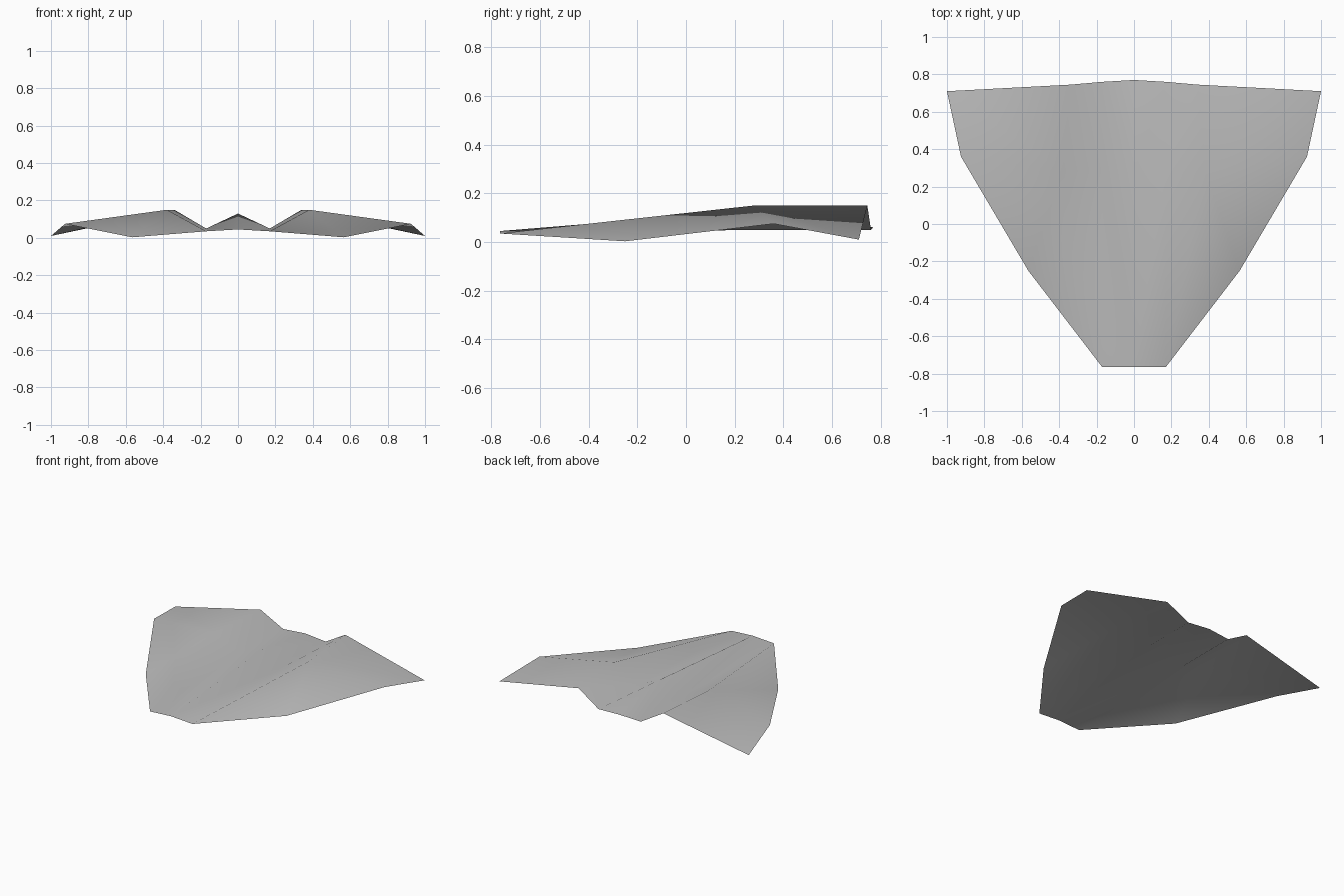
import bpy
import bmesh

cube = bpy.data.objects.get("Cube")
if cube:
    bpy.data.objects.remove(cube, do_unlink=True)

# One plain grey for the whole sheet
grey = bpy.data.materials.new("plain_grey")
grey.use_nodes = True
colour = (0.5, 0.5, 0.5, 1.0)
grey.diffuse_color = colour
grey.node_tree.nodes["Principled BSDF"].inputs["Base Color"].default_value = colour

# Named fold points of one half of the folded wing
points = {
    "nose_mid": (0, -0.765, 0.045),
    "nose_corner": (0.17, -0.765, 0.035),
    "edge_front": (0.565, -0.25, 0.003),
    "edge_mid": (0.925, 0.36, 0.075),
    "tip": (1.0, 0.71, 0.01),
    "ridge_front": (0.38, 0.28, 0.15),
    "ridge_back": (0.34, 0.745, 0.15),
    "valley_front": (0.17, 0.28, 0.05),
    "valley_back": (0.17, 0.76, 0.05),
    "spine_peak": (0, 0.28, 0.13),
    "spine_back": (0, 0.77, 0.06),
}

# Panels between the folds, facing up
panels = [
    ("nose_mid", "nose_corner", "valley_front", "spine_peak"),
    ("nose_corner", "ridge_front", "valley_front"),
    ("nose_corner", "edge_front", "ridge_front"),
    ("edge_front", "edge_mid", "ridge_front"),
    ("ridge_front", "edge_mid", "tip", "ridge_back"),
    ("valley_front", "ridge_front", "ridge_back", "valley_back"),
    ("spine_peak", "valley_front", "valley_back", "spine_back"),
]

bm = bmesh.new()
verts = {name: bm.verts.new(co) for name, co in points.items()}
for panel in panels:
    face = bm.faces.new([verts[name] for name in panel])
    face.smooth = True

mesh = bpy.data.meshes.new("folded_wing")
bm.to_mesh(mesh)
bm.free()
mesh.materials.append(grey)
wing = bpy.data.objects.new("folded_wing", mesh)
bpy.context.collection.objects.link(wing)

# Mirror across the spine and weld the centre line
mirror = wing.modifiers.new("mirror", 'MIRROR')
mirror.use_axis[0] = True
mirror.use_clip = True
mirror.merge_threshold = 0.001
